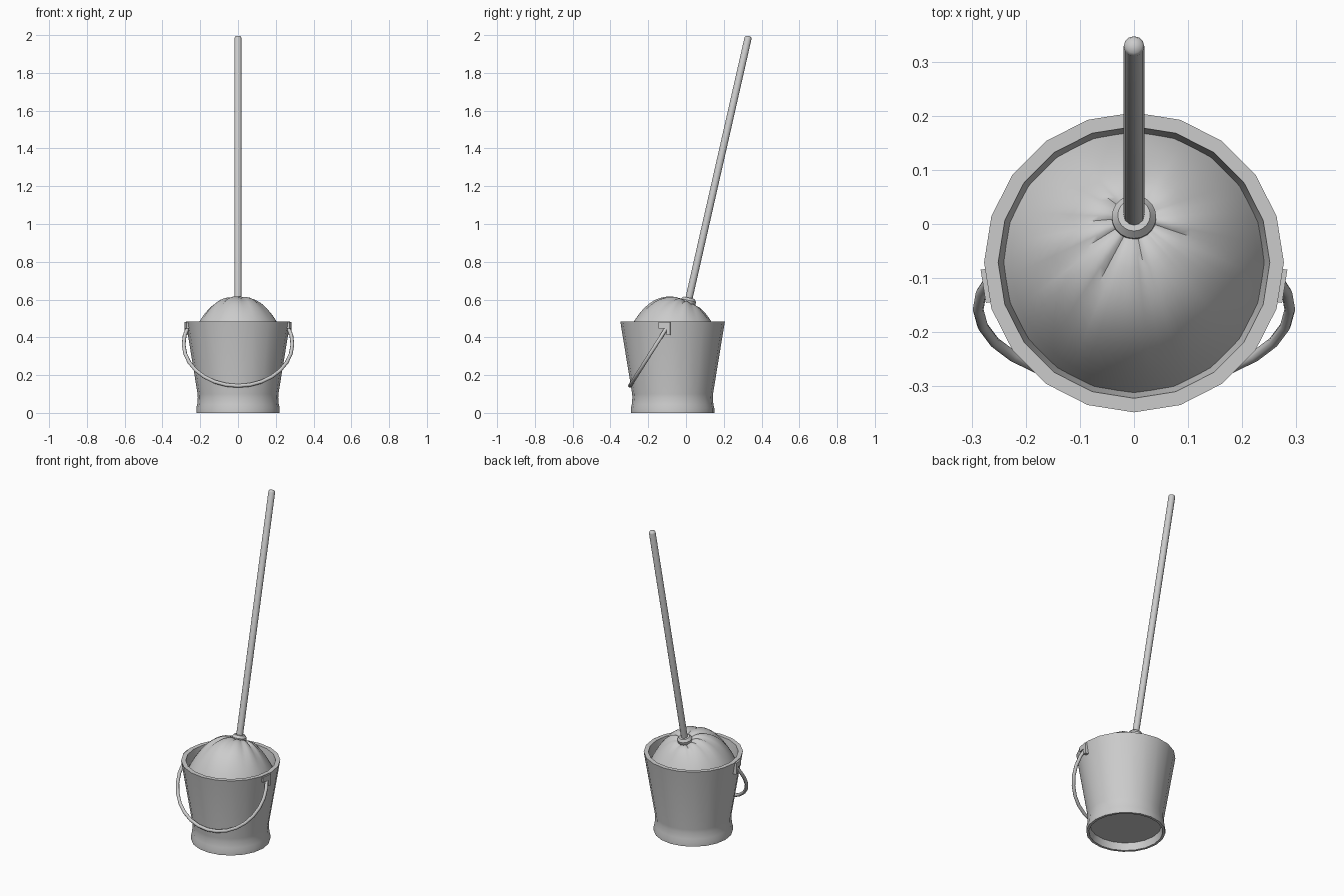
import bpy, math
from mathutils import Vector, Matrix

if "Cube" in bpy.data.objects:
    bpy.data.objects.remove(bpy.data.objects["Cube"])

CY = -0.071                      # bucket axis in y


def make(name, verts, faces, angle=35):
    me = bpy.data.meshes.new(name)
    me.from_pydata([tuple(v) for v in verts], [], faces)
    me.update()
    ob = bpy.data.objects.new(name, me)
    bpy.context.collection.objects.link(ob)
    bpy.ops.object.select_all(action='DESELECT')
    ob.select_set(True)
    bpy.context.view_layer.objects.active = ob
    bpy.ops.object.mode_set(mode='EDIT')
    bpy.ops.mesh.select_all(action='SELECT')
    bpy.ops.mesh.remove_doubles(threshold=0.0001)
    bpy.ops.mesh.normals_make_consistent(inside=False)
    bpy.ops.object.mode_set(mode='OBJECT')
    bpy.ops.object.shade_smooth_by_angle(angle=math.radians(angle))
    return ob


def lathe(name, profile, n, mat, angle=35):
    verts, faces = [], []
    for r, z in profile:
        for i in range(n):
            a = 2 * math.pi * i / n
            verts.append(mat @ Vector((r * math.cos(a), r * math.sin(a), z)))
    for j in range(len(profile) - 1):
        for i in range(n):
            k = (i + 1) % n
            faces.append((j*n + i, j*n + k, (j+1)*n + k, (j+1)*n + i))
    return make(name, verts, faces, angle)


# bucket: thick tapered wall, flared foot, recessed floor
lathe("bucket", [(0, .06), (.185, .06), (.251, .485), (.277, .485), (.214, .1),
                 (.213, .08), (.216, .045), (.221, .025), (.221, 0), (.206, 0),
                 (.2, .045), (0, .045)], 20, Matrix.Translation((0, CY, 0)))

# mop head: draped dome with folds radiating from the collar
N, M = 48, 14
hub = Vector((0, .012))
verts, faces = [], []
for j in range(M + 1):
    u = j / M
    for i in range(N):
        a = 2 * math.pi * i / N
        edge = Vector((.245 * math.cos(a), CY + .245 * math.sin(a)))
        p = hub.lerp(edge, u)
        r = math.hypot(p.x, p.y - CY)
        d = (p - hub).length
        z = .617 - .13 * (r / .203) ** 2.5 - .03 * math.exp(-(d / .045) ** 2)
        fold = abs(math.sin(4.5 * a + .6 * math.sin(2 * a)))
        z -= .012 * (1 - fold) ** 2 * math.sin(math.pi * min(1, u * 1.1 + .02))
        verts.append((p.x, p.y, z))
for j in range(M):
    for i in range(N):
        k = (i + 1) % N
        faces.append((j*N + i, j*N + k, (j+1)*N + k, (j+1)*N + i))
make("mop_head", verts, faces, 60)

# stick and collar share one leaning axis
base, tip = Vector((0, .012, .59)), Vector((0, .332, 2.0))
axis = tip - base
L = axis.length - .004
lean = Matrix.Translation(base) @ Matrix.Rotation(-math.atan2(axis.y, axis.z), 4, 'X')
lathe("stick", [(0, -.04), (.019, -.04), (.019, L - .012), (.015, L - .004), (0, L)],
      12, lean, 50)
lathe("collar", [(.017, -.03), (.03, -.025), (.041, -.008), (.041, .006),
                 (.03, .02), (.017, .02)], 20, lean)

# bail handle: elliptical arc swept with a small round section
c, down = Vector((0, -.155, .367)), Vector((0, -.535, -.845))
side = Vector((1, 0, 0))
across = side.cross(down).normalized()
STEPS, K, R = 18, 8, .01
verts, faces = [], []
for s in range(STEPS + 1):
    t = math.radians(-114 + 228 * s / STEPS)
    p = c + side * .288 * math.sin(t) + down * .265 * math.cos(t)
    out = (side * math.sin(t) + down * math.cos(t)).normalized()
    for q in range(K):
        b = 2 * math.pi * q / K
        verts.append(p + R * (out * math.cos(b) + across * math.sin(b)))
for s in range(STEPS):
    for q in range(K):
        w = (q + 1) % K
        faces.append((s*K + q, s*K + w, (s+1)*K + w, (s+1)*K + q))
faces += [tuple(range(K)), tuple(range(STEPS * K, STEPS * K + K))]
make("bail_handle", verts, faces, 50)


# ears: bracket plates on the bucket facets that hold the bail
def ear(name, sx):
    verts, faces = [], []
    ca, sa = math.cos(math.radians(-9)), math.sin(math.radians(-9))
    for t0, t1, z0, z1 in ((-.031, .031, .448, .48), (.011, .031, .412, .448)):
        o = len(verts)
        for r in (.257, .282):
            for t, z in ((t0, z0), (t1, z0), (t1, z1), (t0, z1)):
                verts.append((sx * (r * ca - t * sa), CY + r * sa + t * ca, z))
        faces += [tuple(o + i for i in f) for f in
                  ((0, 1, 2, 3), (4, 5, 6, 7), (0, 1, 5, 4), (1, 2, 6, 5),
                   (2, 3, 7, 6), (3, 0, 4, 7))]
    make(name, verts, faces)


ear("right_ear", 1)
ear("left_ear", -1)
